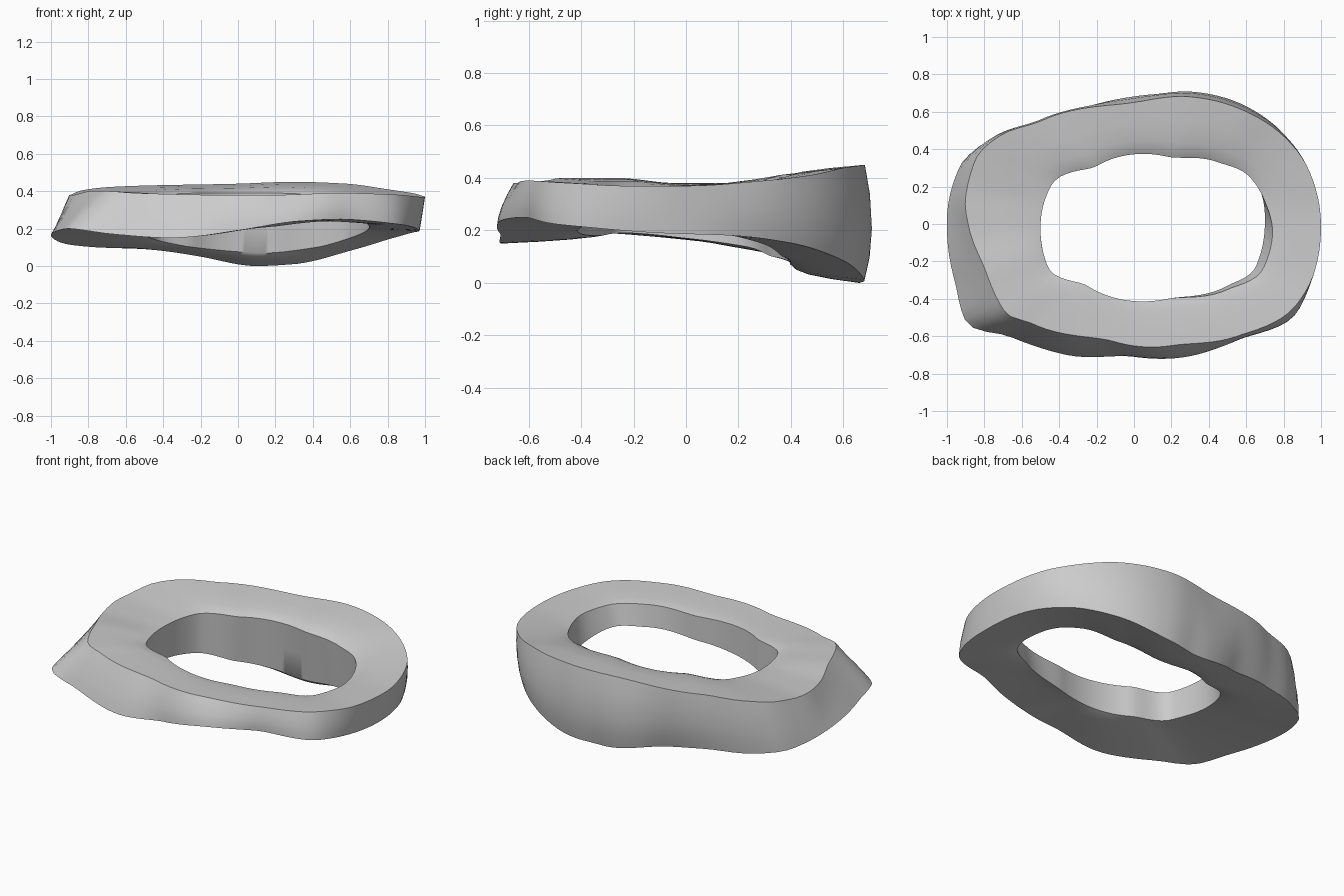
import bpy
import bmesh
import math
from mathutils import Vector

cube = bpy.data.objects.get("Cube")
if cube:
    bpy.data.objects.remove(cube)

SPOKES = 120
CENTRE = Vector((0.1, 0.0, 0.0))
TURN = 2 * math.pi

# Guide points around each edge of the ring, in hundredths of a unit
OUTER_BOTTOM = [(97, -10, 19), (94, 18, 18), (83, 41, 15), (63, 59, 9), (30, 68, 1),
                (10, 66, 0), (-20, 60, 5), (-50, 53, 9), (-76, 45, 10), (-93, 31, 12),
                (-100, 4, 16), (-96, -30, 19), (-90, -52, 20), (-67, -60, 17),
                (-36, -70, 15), (0, -71, 19), (33, -70, 24), (55, -62, 25), (88, -46, 22)]
OUTER_TOP = [(100, 0, 37), (93, 30, 39), (80, 47, 41), (58, 61, 44), (30, 68, 45),
             (0, 65, 44), (-50, 55, 43), (-72, 47, 42), (-85, 34, 40), (-90, 15, 38),
             (-88, -3, 38), (-79, -26, 40), (-69, -47, 40), (-55, -53, 39),
             (-10, -63, 38), (20, -65, 38), (55, -60, 39), (87, -43, 38), (97, -24, 37)]
HOLE_TOP = [(74, -7, 36), (70, 12, 36), (61, 26, 37), (45, 33, 38), (18, 36, 39),
            (-20, 31, 39), (-44, 21, 38), (-50, -5, 37), (-46, -23, 37),
            (-25, -33, 37), (18, -40, 36), (50, -35, 37), (69, -24, 36)]
HOLE_BOTTOM = [(70, 0, 21), (69, 13, 19), (60, 29, 15), (42, 37, 10), (15, 40, 7),
               (-24, 33, 10), (-44, 22, 14), (-50, 0, 17), (-46, -23, 19),
               (-25, -33, 18), (18, -40, 21), (50, -33, 24), (65, -23, 24)]


def slope(a, b, c):
    """Tangent that never overshoots the guide points."""
    left = (b[1] - a[1]) / (b[0] - a[0])
    right = (c[1] - b[1]) / (c[0] - b[0])
    return 0.0 if left * right <= 0 else 2 * left * right / (left + right)


def interpolate(samples, angle):
    """Smooth closed interpolation of (angle, value) samples."""
    samples = sorted(samples)
    ring = [(a + lap * TURN, v) for lap in (-1, 0, 1) for a, v in samples]
    i = next(k for k in range(len(ring)) if ring[k][0] > angle) - 1
    p, q = ring[i], ring[i + 1]
    width = q[0] - p[0]
    t = (angle - p[0]) / width
    m = slope(ring[i - 1], p, q) * width
    n = slope(p, q, ring[i + 2]) * width
    ease = t * t * (3 - 2 * t)
    return (p[1] + (q[1] - p[1]) * ease + m * t * (1 - t) ** 2
            - n * t * t * (1 - t))


def closed_loop(guides):
    """Resample guide points at evenly spaced angles around the centre."""
    radii, heights = [], []
    for guide in guides:
        offset = Vector(guide) / 100 - CENTRE
        angle = math.atan2(offset.y, offset.x) % TURN
        radii.append((angle, offset.xy.length))
        heights.append((angle, offset.z))
    loop = []
    for k in range(SPOKES):
        angle = k * TURN / SPOKES
        radius = interpolate(radii, angle)
        loop.append(CENTRE + Vector((radius * math.cos(angle), radius * math.sin(angle),
                                     interpolate(heights, angle))))
    return loop


def between(first, second, across, up, bulge=None):
    """Loop part way between two others, optionally pushed outwards."""
    loop = []
    for k, (a, b) in enumerate(zip(first, second)):
        angle = k * TURN / SPOKES
        point = a.lerp(b, across)
        point.z = a.z + (b.z - a.z) * up
        if bulge:
            push = bulge(math.sin(angle))
            point += Vector((math.cos(angle), math.sin(angle), 0)) * push
        loop.append(point)
    return loop


def wall_bulge(side):
    return 0.03 * side if side > 0 else 0.012 * -side


# Four main edges of the cross-section
rim_low = closed_loop(OUTER_BOTTOM)
rim_high = closed_loop(OUTER_TOP)
hole_high = closed_loop(HOLE_TOP)
hole_low = closed_loop(HOLE_BOTTOM)

# Cross-section from the low rim, up the wall, over the top and down the hole
section = [
    rim_low,
    between(rim_low, rim_high, 0.2, 0.2, lambda s: wall_bulge(s) * 0.7),
    between(rim_low, rim_high, 0.45, 0.45, wall_bulge),
    between(rim_low, rim_high, 0.75, 0.75, lambda s: wall_bulge(s) * 0.7),
    rim_high,
    between(rim_high, hole_high, 0.4, 0.2),
    between(rim_high, hole_high, 0.75, 0.45),
    between(rim_high, hole_high, 0.92, 0.75),
    hole_high,
    between(hole_high, hole_low, 0.5, 0.5),
    hole_low,
    between(hole_low, rim_low, 0.08, 0.3),
    between(hole_low, rim_low, 0.25, 0.55),
    between(hole_low, rim_low, 0.6, 0.8),
]

# Skin the ring
bm = bmesh.new()
rows = [[bm.verts.new(point) for point in loop] for loop in section]
for j, row in enumerate(rows):
    following = rows[(j + 1) % len(rows)]
    for k in range(SPOKES):
        n = (k + 1) % SPOKES
        bm.faces.new((row[k], row[n], following[n], following[k]))
bmesh.ops.recalc_face_normals(bm, faces=bm.faces)
mesh = bpy.data.meshes.new("contoured_ring")
bm.to_mesh(mesh)
bm.free()

# Single grey finish
grey = bpy.data.materials.new("plain_grey")
grey.use_nodes = True
colour = (0.6, 0.6, 0.6, 1.0)
grey.diffuse_color = colour
for node in grey.node_tree.nodes:
    if node.type == "BSDF_PRINCIPLED":
        node.inputs["Base Color"].default_value = colour
mesh.materials.append(grey)

ring = bpy.data.objects.new("contoured_ring", mesh)
bpy.context.collection.objects.link(ring)
bpy.ops.object.select_all(action="DESELECT")
ring.select_set(True)
bpy.context.view_layer.objects.active = ring
bpy.ops.object.shade_smooth_by_angle(angle=math.radians(40))
